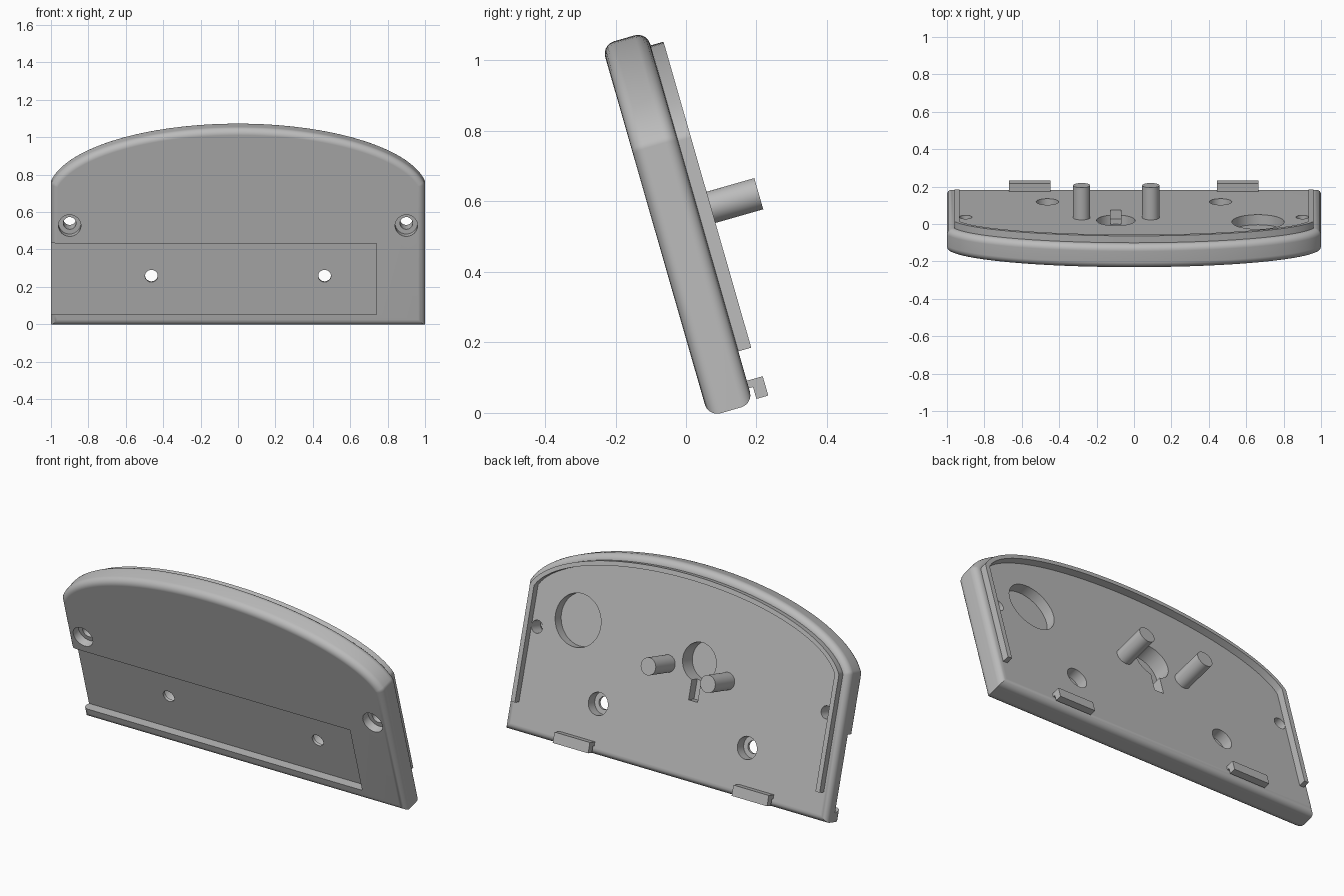
import bpy, bmesh, math

cube = bpy.data.objects.get("Cube")
if cube:
    bpy.data.objects.remove(cube, do_unlink=True)

TILT = math.radians(16)
FRONT, BACK = 0.058, 0.191     # thickness range of the plate before tilting
RECESS = 0.116                 # floor of the front recess
BOTTOM, TOP = -0.028, 1.07
CENTRE, REACH = 0.688, 1.015   # height and half width of the ellipse over the top

grey = bpy.data.materials.new("plain grey")
grey.use_nodes = True
grey.diffuse_color = (0.5, 0.5, 0.5, 1)
grey.node_tree.nodes["Principled BSDF"].inputs["Base Color"].default_value = (0.5, 0.5, 0.5, 1)


def prism(name, outline, y0, y1):
    """Extrude an (x, z) outline from y0 to y1."""
    bm = bmesh.new()
    face = bm.faces.new([bm.verts.new((x, y0, z)) for x, z in outline])
    ext = bmesh.ops.extrude_face_region(bm, geom=[face])
    moved = [v for v in ext["geom"] if isinstance(v, bmesh.types.BMVert)]
    bmesh.ops.translate(bm, verts=moved, vec=(0, y1 - y0, 0))
    bmesh.ops.recalc_face_normals(bm, faces=bm.faces)
    mesh = bpy.data.meshes.new(name)
    bm.to_mesh(mesh)
    bm.free()
    mesh.materials.append(grey)
    obj = bpy.data.objects.new(name, mesh)
    bpy.context.collection.objects.link(obj)
    return obj


def box(name, x0, x1, z0, z1, y0, y1):
    return prism(name, [(x0, z0), (x1, z0), (x1, z1), (x0, z1)], y0, y1)


def cylinder(name, x, z, r, y0, y1, sides=40):
    angles = [2 * math.pi * i / sides for i in range(sides)]
    return prism(name, [(x + r * math.cos(a), z + r * math.sin(a)) for a in angles], y0, y1)


def arch(inset, base, steps=64):
    """Straight sides meeting a slightly wider elliptical top at a soft corner."""
    half, a, b = 1 - inset, REACH - inset, TOP - CENTRE - inset
    start = math.acos(half / a)
    angles = [start + (math.pi - 2 * start) * i / steps for i in range(steps + 1)]
    curve = [(a * math.cos(t), CENTRE + b * math.sin(t)) for t in angles]
    return [(half, base)] + curve + [(-half, base)]


def cut(obj, cutter):
    cutter.hide_render = True
    mod = obj.modifiers.new("cut", "BOOLEAN")
    mod.operation, mod.solver, mod.object = "DIFFERENCE", "EXACT", cutter
    bpy.context.view_layer.objects.active = obj
    bpy.ops.object.modifier_apply(modifier=mod.name)
    bpy.data.objects.remove(cutter, do_unlink=True)


# Plate with rounded front and back rims
plate = prism("plate", arch(0, BOTTOM), FRONT, BACK)
bm = bmesh.new()
bm.from_mesh(plate.data)
rims = [e for e in bm.edges if abs(e.verts[0].co.y - e.verts[1].co.y) < 0.001]
bmesh.ops.bevel(bm, geom=rims, offset=0.036, segments=5, profile=0.5, affect="EDGES")
bm.to_mesh(plate.data)
bm.free()

# Front recess, open at the right end, with a ledge that ends up level
recess = box("recess_cutter", -1.1, 0.74, 0.054, 0.433, 0, RECESS)
for v in recess.data.vertices:
    if v.co.y > FRONT and v.co.z < 0.1:
        v.co.z -= RECESS * math.tan(TILT)
cut(plate, recess)

# Screw holes: lower pair counterbored from behind, upper pair from the front
for side in (-1, 1):
    cut(plate, cylinder("hole_cutter", side * 0.463, 0.235, 0.034, -0.1, 0.4))
    cut(plate, cylinder("hole_cutter", side * 0.463, 0.235, 0.06, 0.132, 0.4))
    cut(plate, cylinder("hole_cutter", side * 0.9, 0.532, 0.034, -0.1, 0.4))
    cut(plate, cylinder("hole_cutter", side * 0.9, 0.532, 0.06, -0.1, 0.105))

# Blind pockets in the back and the slot below the middle one
cut(plate, cylinder("pocket_cutter", 0.663, 0.625, 0.14, 0.135, 0.4, 56))
cut(plate, cylinder("pocket_cutter", -0.097, 0.595, 0.103, 0.1, 0.4, 48))
cut(plate, box("slot_cutter", -0.125, -0.069, 0.39, 0.55, 0.14, 0.4))

# Raised lip around the back
lip = prism("back_lip", arch(0.04, 0.127) + arch(0.066, 0.127)[::-1], BACK - 0.01, 0.229)

# Round pegs
pegs = [cylinder(name, x, 0.541, 0.046, BACK - 0.01, 0.37)
        for name, x in (("right_peg", -0.28), ("left_peg", 0.09))]

# Hooked tabs along the lower back edge
tabs = []
for name, x in (("right", -0.557), ("left", 0.555)):
    tabs.append(box(name + "_tab_neck", x - 0.11, x + 0.11, 0.018, 0.04, BACK - 0.02, 0.21))
    tabs.append(box(name + "_tab_hook", x - 0.11, x + 0.11, -0.017, 0.04, 0.203, 0.238))

# Shade and lean every part forward
for obj in [plate, lip] + pegs + tabs:
    bpy.ops.object.select_all(action="DESELECT")
    obj.select_set(True)
    bpy.context.view_layer.objects.active = obj
    bpy.ops.object.shade_smooth_by_angle(angle=math.radians(35))
    weighted = obj.modifiers.new("even_shading", "WEIGHTED_NORMAL")
    weighted.keep_sharp = True
    obj.rotation_euler.x = TILT
